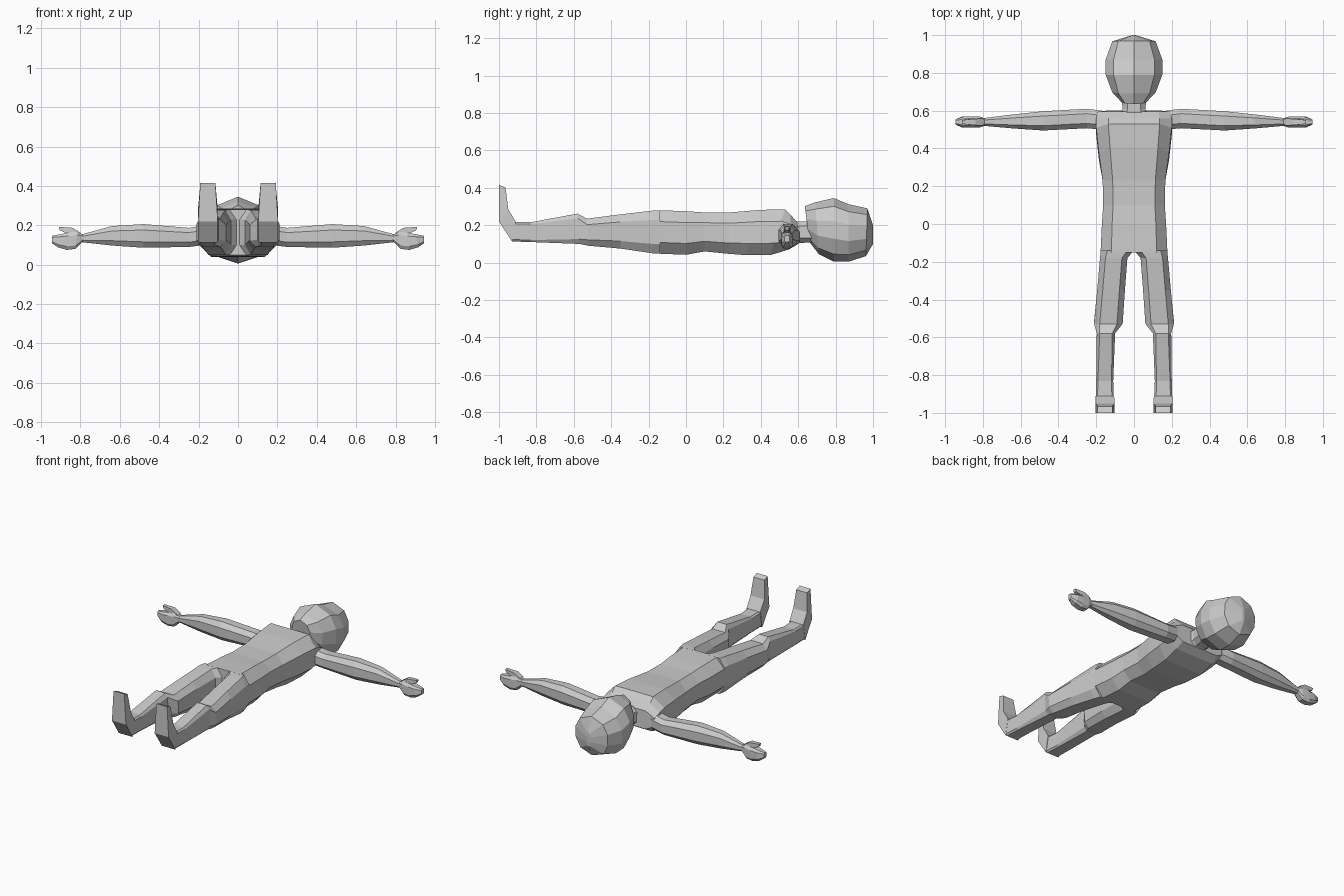
import bpy, bmesh


def octagon(c, d=None):
    # unit section with corners cut by c across and d in height
    d = c if d is None else d
    pts = [(c, 0), (1 - c, 0), (1, d), (1, 1 - d), (1 - c, 1), (c, 1), (0, 1 - d), (0, d)]
    return pts


def loft(name, sections, shapes, sideways=False, mirror=False):
    """sections: (low point, high point, side start, side end); points are (along, z)."""
    bm = bmesh.new()
    rings = []
    for i, (low, high, s0, s1) in enumerate(sections):
        shape = shapes[i] if isinstance(shapes[0], list) else shapes
        ring = []
        for u, v in shape:
            side = s0 + (s1 - s0) * u
            along = low[0] + (high[0] - low[0]) * v
            z = low[1] + (high[1] - low[1]) * v
            ring.append(bm.verts.new((along, side, z) if sideways else (side, along, z)))
        rings.append(ring)
    n = len(rings[0])
    for a, b in zip(rings, rings[1:]):
        for k in range(n):
            bm.faces.new((a[k], a[(k + 1) % n], b[(k + 1) % n], b[k]))
    bm.faces.new(rings[0])
    bm.faces.new(rings[-1])
    bmesh.ops.remove_doubles(bm, verts=bm.verts, dist=0.0005)
    bmesh.ops.recalc_face_normals(bm, faces=bm.faces)
    mesh = bpy.data.meshes.new(name)
    bm.to_mesh(mesh)
    bm.free()
    ob = bpy.data.objects.new(name, mesh)
    bpy.context.collection.objects.link(ob)
    if mirror:
        ob.modifiers.new("Mirror", 'MIRROR')
    return ob


# torso, hips to shoulders
loft("torso", [
    ((-0.15, 0.048), (-0.15, 0.28), -0.177, 0.177),
    ((0.00, 0.042), (0.00, 0.275), -0.17, 0.17),
    ((0.10, 0.06), (0.10, 0.268), -0.163, 0.163),
    ((0.23, 0.047), (0.23, 0.268), -0.166, 0.166),
    ((0.32, 0.04), (0.40, 0.282), -0.186, 0.186),
    ((0.45, 0.04), (0.53, 0.285), -0.20, 0.20),
    ((0.55, 0.07), (0.56, 0.255), -0.20, 0.20),
    ((0.60, 0.10), (0.595, 0.215), -0.19, 0.19),
], octagon(0.16, 0.26))

# neck
loft("neck", [
    ((0.57, 0.09), (0.57, 0.22), -0.075, 0.075),
    ((0.61, 0.105), (0.61, 0.22), -0.06, 0.06),
    ((0.70, 0.11), (0.70, 0.22), -0.07, 0.07),
], octagon(0.22))

# faceted head with a ridge down the face and the back
head_shape = [(0.5, 0), (0.86, 0.12), (1, 0.36), (1, 0.64), (0.86, 0.87),
              (0.5, 1), (0.14, 0.87), (0, 0.64), (0, 0.36), (0.14, 0.12)]
loft("head", [
    ((0.66, 0.11), (0.635, 0.302), -0.065, 0.065),
    ((0.71, 0.045), (0.69, 0.322), -0.115, 0.115),
    ((0.79, 0.005), (0.79, 0.345), -0.15, 0.15),
    ((0.87, 0.005), (0.87, 0.312), -0.15, 0.15),
    ((0.962, 0.035), (0.97, 0.29), -0.115, 0.115),
    ((1.00, 0.10), (1.00, 0.20), -0.008, 0.008),
], head_shape)

# legs with shorts hem at the knee
loft("leg", [
    ((-0.14, 0.048), (-0.14, 0.28), 0.0, 0.176),
    ((-0.18, 0.05), (-0.18, 0.278), 0.035, 0.18),
    ((-0.35, 0.075), (-0.35, 0.258), 0.048, 0.195),
    ((-0.52, 0.09), (-0.53, 0.235), 0.06, 0.212),
    ((-0.57, 0.10), (-0.58, 0.262), 0.10, 0.197),
    ((-0.83, 0.11), (-0.83, 0.216), 0.11, 0.20),
    ((-0.93, 0.113), (-0.91, 0.218), 0.108, 0.202),
], [octagon(0.2, 0.22)] * 4 + [octagon(0.16)] + [octagon(0.1)] * 2, mirror=True)

# feet pointing up
loft("foot", [
    ((-0.93, 0.113), (-0.91, 0.218), 0.105, 0.203),
    ((-1.00, 0.22), (-0.95, 0.285), 0.103, 0.203),
    ((-1.00, 0.415), (-0.965, 0.402), 0.115, 0.192),
], [(0, 0), (1, 0), (1, 1), (0, 1)], mirror=True)

# arms stretched sideways
loft("arm", [
    ((0.17, 0.10), (0.17, 0.20), 0.50, 0.60),
    ((0.25, 0.09), (0.25, 0.187), 0.507, 0.61),
    ((0.48, 0.086), (0.48, 0.206), 0.495, 0.597),
    ((0.64, 0.097), (0.64, 0.196), 0.506, 0.58),
    ((0.80, 0.115), (0.80, 0.152), 0.52, 0.56),
], octagon(0.25), sideways=True, mirror=True)

# palms and closed fingers
loft("hand", [
    ((0.79, 0.115), (0.79, 0.153), 0.52, 0.56),
    ((0.825, 0.08), (0.815, 0.168), 0.511, 0.568),
    ((0.87, 0.075), (0.86, 0.163), 0.51, 0.57),
    ((0.915, 0.088), (0.90, 0.155), 0.512, 0.568),
    ((0.946, 0.11), (0.946, 0.146), 0.527, 0.553),
], octagon(0.2), sideways=True, mirror=True)

# thumbs
loft("thumb", [
    ((0.815, 0.13), (0.80, 0.162), 0.522, 0.558),
    ((0.86, 0.155), (0.84, 0.187), 0.523, 0.557),
    ((0.905, 0.174), (0.91, 0.192), 0.53, 0.55),
], [(0, 0), (1, 0), (1, 1), (0, 1)], sideways=True, mirror=True)
